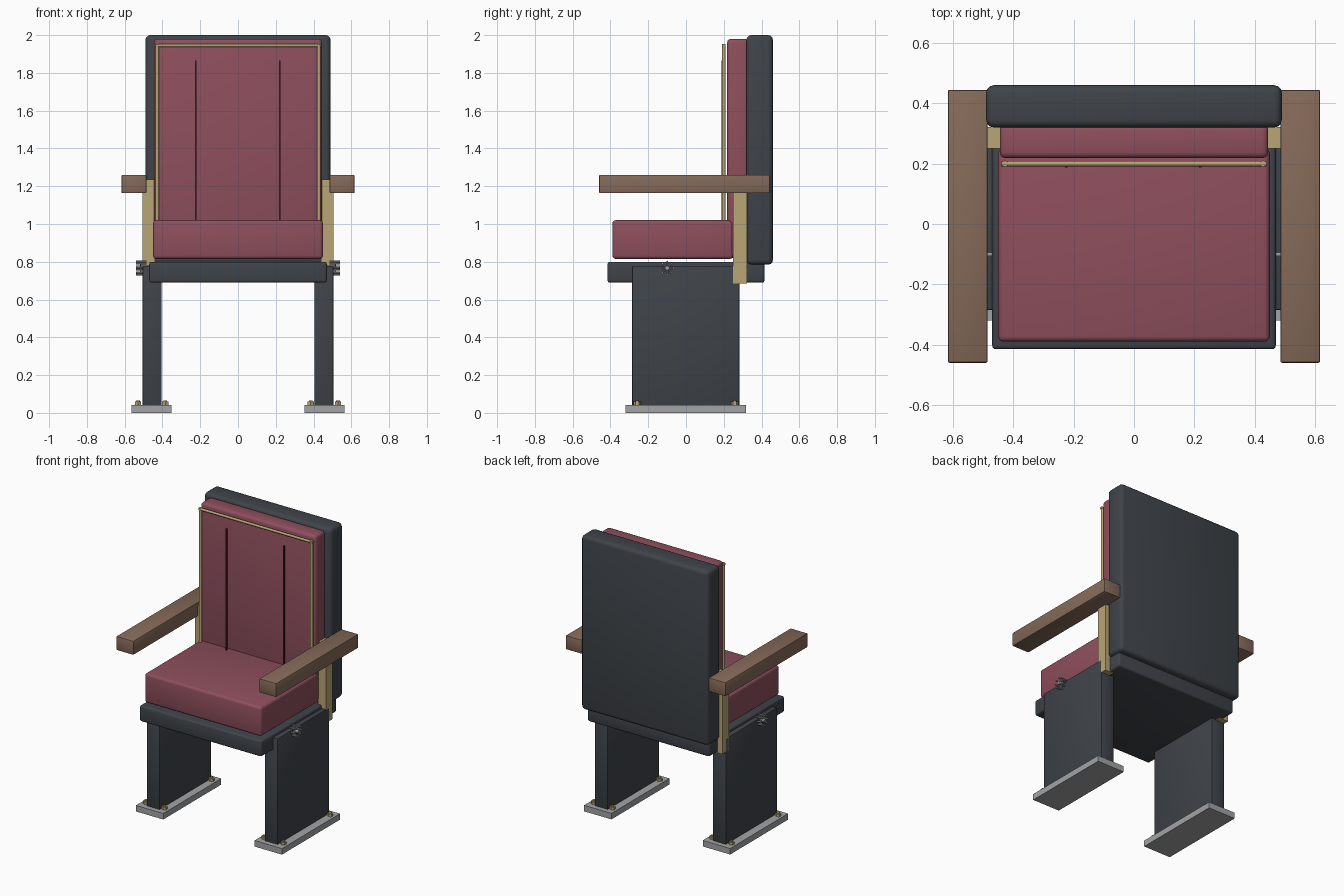
import bpy
import math
from mathutils import Vector

cube = bpy.data.objects.get("Cube")
if cube:
    bpy.data.objects.remove(cube, do_unlink=True)


def material(name, rgb):
    mat = bpy.data.materials.new(name)
    mat.use_nodes = True
    mat.diffuse_color = (*rgb, 1)
    bsdf = next(n for n in mat.node_tree.nodes if n.type == 'BSDF_PRINCIPLED')
    bsdf.inputs["Base Color"].default_value = (*rgb, 1)
    return mat


SLATE = material("dark slate", (0.05, 0.058, 0.068))
RED = material("wine red fabric", (0.27, 0.078, 0.108))
SEAM = material("dark seam red", (0.09, 0.022, 0.033))
WOOD = material("brown wood", (0.235, 0.145, 0.1))
GOLD = material("brass", (0.49, 0.38, 0.18))
STEEL = material("steel grey", (0.36, 0.37, 0.38))


def finish(name, mat, bevel=0, segments=3):
    """Name, colour, bevel and smooth the active object."""
    obj = bpy.context.object
    obj.name = name
    obj.data.materials.append(mat)
    if bevel:
        bpy.ops.object.transform_apply(location=False, rotation=False, scale=True)
        mod = obj.modifiers.new("Soft edges", 'BEVEL')
        mod.width = bevel
        mod.segments = segments
        bpy.ops.object.modifier_apply(modifier=mod.name)
        bpy.ops.object.shade_smooth_by_angle(angle=math.radians(35))
    return obj


def box(name, mat, x, y, z, bevel=0, segments=3):
    """Box from its (min, max) range on each axis."""
    lo, hi = Vector((x[0], y[0], z[0])), Vector((x[1], y[1], z[1]))
    bpy.ops.mesh.primitive_cube_add(size=1, location=(lo + hi) / 2)
    bpy.context.object.scale = hi - lo
    return finish(name, mat, bevel, segments)


def rod(name, mat, start, end, radius, sides=12):
    """Cylinder between two points."""
    a, b = Vector(start), Vector(end)
    bpy.ops.mesh.primitive_cylinder_add(
        vertices=sides, radius=radius, depth=(b - a).length, location=(a + b) / 2,
        rotation=(b - a).to_track_quat('Z', 'Y').to_euler())
    obj = finish(name, mat)
    if sides > 6:
        bpy.ops.object.shade_smooth_by_angle(angle=math.radians(35))
    return obj


# Backrest and seat
box("back_shell", SLATE, (-0.49, 0.49), (0.32, 0.46), (0.785, 2.0), 0.025)
box("back_cushion", RED, (-0.445, 0.445), (0.218, 0.33), (0.82, 1.98), 0.02)
box("seat_base", SLATE, (-0.47, 0.47), (-0.415, 0.415), (0.69, 0.8), 0.012)
box("seat_cushion", RED, (-0.45, 0.45), (-0.39, 0.25), (0.815, 1.02), 0.018)

# Trim on the backrest
rod("top_piping", GOLD, (-0.44, 0.2, 1.945), (0.44, 0.2, 1.945), 0.009)
for x in (-0.224, 0.22):
    box("back_seam", SEAM, (x - 0.004, x + 0.004), (0.188, 0.197), (1.0, 1.865))

# Parts on each side
for side, label in ((1, "left"), (-1, "right")):
    def span(a, b):
        return tuple(sorted((a * side, b * side)))

    rod(label + "_piping", GOLD, (0.428 * side, 0.2, 1.0), (0.428 * side, 0.2, 1.953), 0.01)
    box(label + "_armrest", WOOD, span(0.485, 0.617), (-0.46, 0.445), (1.163, 1.26), 0.006, 2)
    box(label + "_strut", GOLD, span(0.44, 0.505), (0.25, 0.322), (0.685, 1.235))
    box(label + "_leg", SLATE, span(0.405, 0.505), (-0.285, 0.283), (0.035, 0.778), 0.004, 2)
    box(label + "_foot_plate", STEEL, span(0.352, 0.563), (-0.32, 0.318), (0, 0.042))

    # Foot bolts
    for x in (0.385, 0.53):
        for y in (-0.258, 0.258):
            rod(label + "_bolt", GOLD, (x * side, y, 0.04), (x * side, y, 0.06), 0.019, 6)
            rod(label + "_bolt_tip", GOLD, (x * side, y, 0.055), (x * side, y, 0.066), 0.01)

    # Star-shaped adjusting knob with fingers
    cy, cz = -0.1, 0.767
    rod(label + "_knob_hub", STEEL, (0.44 * side, cy, cz), (0.54 * side, cy, cz), 0.012)
    for i in range(8):
        angle = math.tau * i / 8
        y, z = math.cos(angle), math.sin(angle)
        tip = (0.515 * side, cy + 0.034 * y, cz + 0.034 * z)
        rod(label + "_knob_spoke", STEEL, (0.515 * side, cy, cz), tip, 0.004, 6)
        rod(label + "_knob_finger", STEEL, (0.485 * side, tip[1], tip[2]),
            (0.54 * side, tip[1], tip[2]), 0.005, 8)
